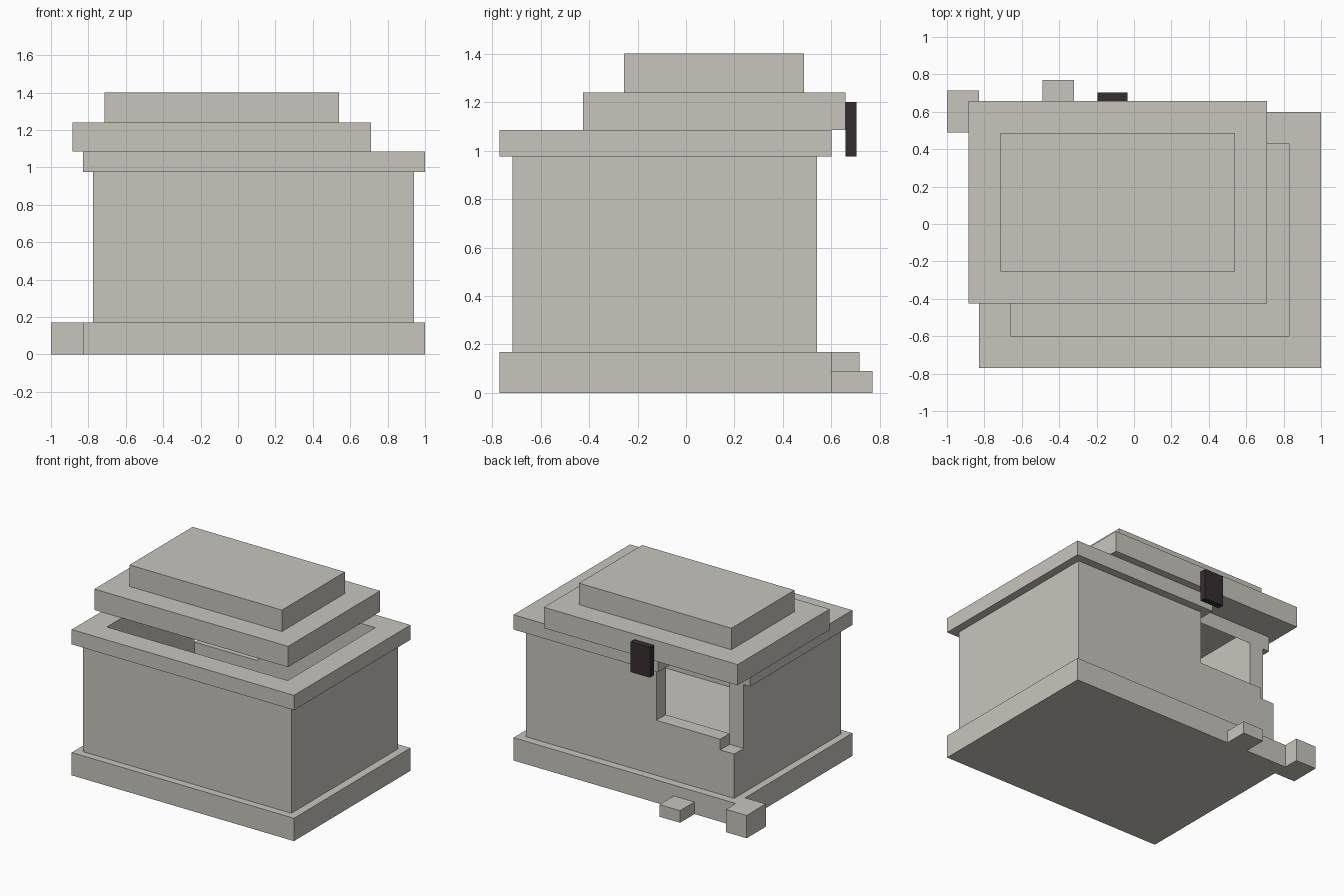
import bpy
import bmesh
from mathutils import Matrix, Vector

old = bpy.data.objects.get("Cube")
if old:
    bpy.data.objects.remove(old, do_unlink=True)


def make_material(name, rgb):
    mat = bpy.data.materials.new(name)
    mat.use_nodes = True
    color = (*rgb, 1.0)
    mat.diffuse_color = color
    mat.node_tree.nodes["Principled BSDF"].inputs["Base Color"].default_value = color
    return mat


stone = make_material("pale stone", (0.58, 0.56, 0.51))
dark = make_material("dark plate", (0.037, 0.027, 0.030))


def box(name, x, y, z, mat=stone):
    """Box from its (min, max) range on each axis."""
    low, high = (Vector(c) for c in zip(x, y, z))
    size = high - low
    bm = bmesh.new()
    bmesh.ops.create_cube(bm, size=1)
    bm.transform(Matrix.Translation((low + high) / 2) @ Matrix.Diagonal((*size, 1)))
    mesh = bpy.data.meshes.new(name)
    bm.to_mesh(mesh)
    bm.free()
    mesh.materials.append(mat)
    obj = bpy.data.objects.new(name, mesh)
    bpy.context.collection.objects.link(obj)
    return obj


def cut(target, *ranges):
    """Subtract a box from the target and bake the result."""
    cutter = box("cutter", *ranges)
    cutter.hide_render = True
    mod = target.modifiers.new("cut", "BOOLEAN")
    mod.operation = "DIFFERENCE"
    mod.solver = "EXACT"
    mod.object = cutter
    bpy.context.view_layer.update()
    graph = bpy.context.evaluated_depsgraph_get()
    baked = bpy.data.meshes.new_from_object(target.evaluated_get(graph))
    target.modifiers.clear()
    target.data = baked
    bpy.data.objects.remove(cutter, do_unlink=True)


# Base slab
box("base", (-0.83, 1.0), (-0.77, 0.6), (0, 0.17))

# Hollow chest with a broken back corner
inner_x, inner_y = (-0.66, 0.83), (-0.6, 0.43)
chest = box("chest", (-0.775, 0.94), (-0.715, 0.54), (0.17, 0.975))
cut(chest, inner_x, inner_y, (0.34, 1.3))
cut(chest, (-0.66, -0.135), (0.4, 0.7), (0.58, 1.3))
cut(chest, (-0.95, -0.66), (0.43, 0.7), (0.5, 1.3))

# Rim with the same opening and a missing piece
rim = box("rim", (-0.83, 1.0), (-0.77, 0.6), (0.975, 1.085))
cut(rim, inner_x, inner_y, (0.9, 1.3))
cut(rim, (-0.95, -0.19), (0.43, 0.7), (0.9, 1.3))

# Lid pushed aside, in two tiers
box("lid_lower", (-0.885, 0.71), (-0.425, 0.657), (1.085, 1.24))
box("lid_upper", (-0.715, 0.54), (-0.255, 0.487), (1.24, 1.4))

# Latch plate on the back of the lid
box("latch_plate", (-0.195, -0.035), (0.657, 0.703), (0.975, 1.2), dark)

# Fallen fragments
box("large_fragment", (-1.0, -0.83), (0.49, 0.715), (0, 0.17))
box("small_fragment", (-0.49, -0.32), (0.6, 0.77), (0, 0.09))
